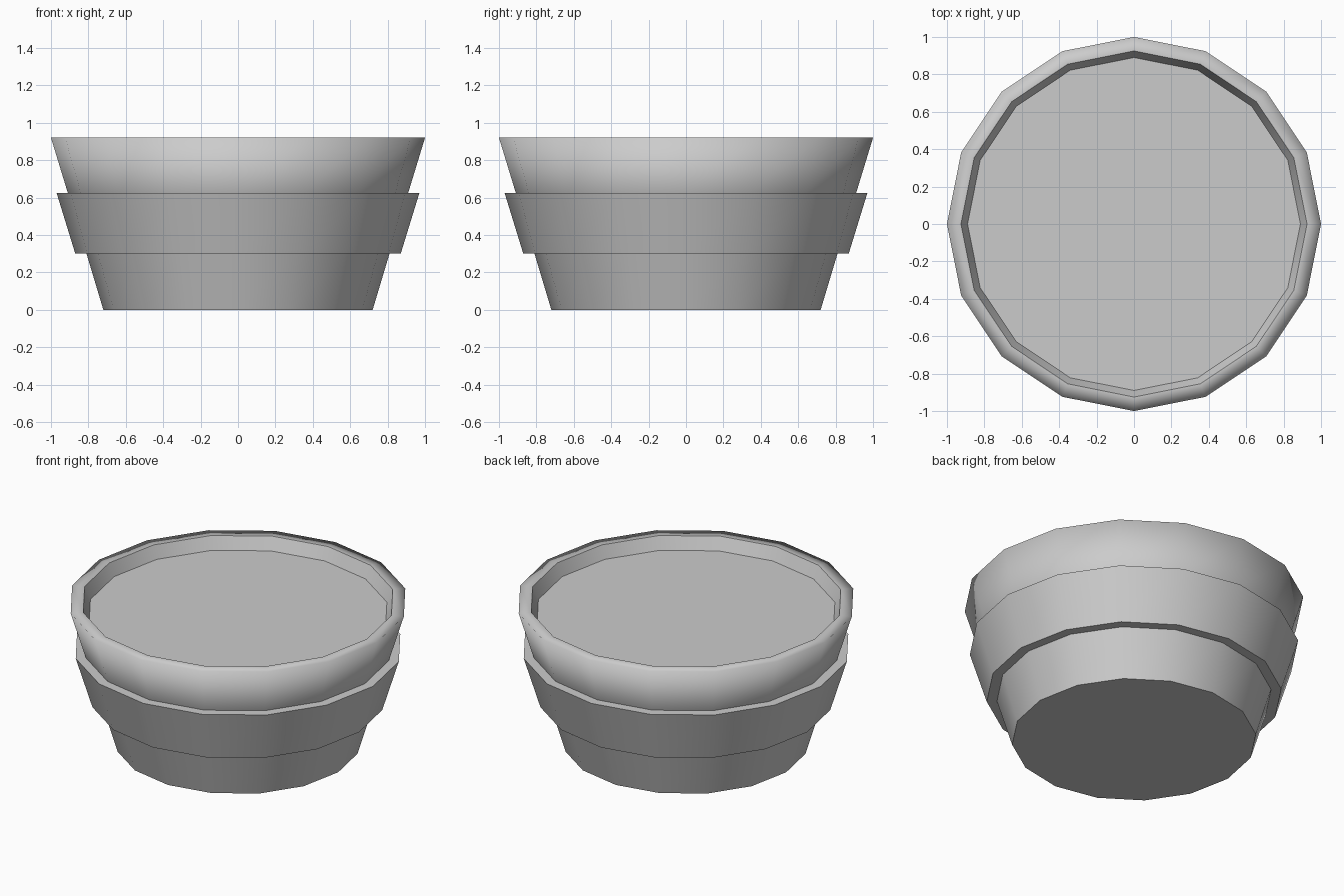
import bpy
import bmesh
from math import cos, sin, tau

SIDES = 16

cube = bpy.data.objects.get("Cube")
if cube:
    bpy.data.objects.remove(cube, do_unlink=True)


def make_material(name, rgb):
    mat = bpy.data.materials.new(name)
    mat.use_nodes = True
    color = (*rgb, 1.0)
    mat.diffuse_color = color
    mat.node_tree.nodes["Principled BSDF"].inputs["Base Color"].default_value = color
    return mat


def lathe(name, profile, soft_rings, mat):
    """Spin a (radius, height) profile, capping both ends; rings are sharp unless soft."""
    bm = bmesh.new()
    rings = [[bm.verts.new((r * cos(tau * i / SIDES), r * sin(tau * i / SIDES), z))
              for i in range(SIDES)] for r, z in profile]
    for low, high in zip(rings, rings[1:]):
        for i in range(SIDES):
            j = (i + 1) % SIDES
            bm.faces.new((low[i], low[j], high[j], high[i]))
    bm.faces.new(rings[0][::-1])
    bm.faces.new(rings[-1])
    for face in bm.faces:
        face.smooth = True
    for k, ring in enumerate(rings):
        for i in range(SIDES):
            edge = bm.edges.get((ring[i], ring[(i + 1) % SIDES]))
            edge.smooth = k in soft_rings
    mesh = bpy.data.meshes.new(name)
    bm.to_mesh(mesh)
    bm.free()
    mesh.materials.append(mat)
    obj = bpy.data.objects.new(name, mesh)
    bpy.context.collection.objects.link(obj)
    return obj


grey = make_material("plain grey", (0.6, 0.6, 0.6))

# Tub with a stepped band, a softly shaded rim and a shallow recessed top
tub_profile = [
    (0.72, 0.0), (0.81, 0.30),      # foot
    (0.87, 0.30), (0.97, 0.625),    # band
    (0.91, 0.625), (1.0, 0.92),     # upper wall
    (0.925, 0.92), (0.89, 0.84),    # rim and inner wall
]
lathe("tub", tub_profile, {5}, grey)
